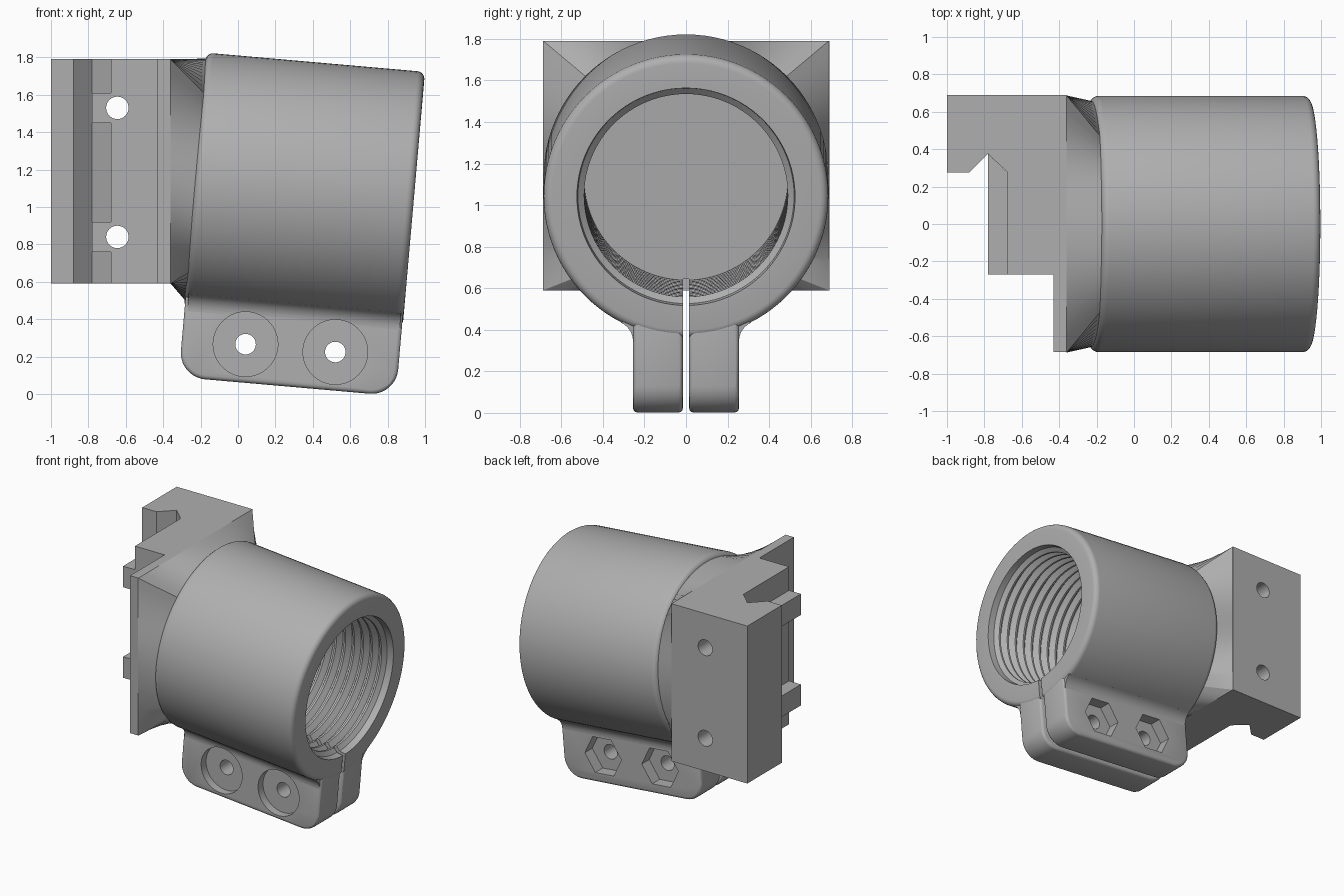
import bpy, bmesh, math
from math import sin, cos, pi, radians
from mathutils import Matrix, Vector

if "Cube" in bpy.data.objects:
    bpy.data.objects.remove(bpy.data.objects["Cube"], do_unlink=True)

grey = bpy.data.materials.new("plain grey")
grey.use_nodes = True
grey.diffuse_color = (0.43, 0.43, 0.43, 1)
grey.node_tree.nodes["Principled BSDF"].inputs["Base Color"].default_value = grey.diffuse_color

# Tilted sleeve frame: x along the axis, origin at the centre of the open end
TILT = Matrix.Translation((0.94, 0, 1.04)) @ Matrix.Rotation(radians(5), 4, 'Y')
FLAT = Matrix.Identity(4)
LENGTH, RADIUS, SEGS = 1.175, 0.685, 96


def finish(name, bm, frame=FLAT):
    bmesh.ops.recalc_face_normals(bm, faces=bm.faces)
    bm.transform(frame)
    mesh = bpy.data.meshes.new(name)
    bm.to_mesh(mesh)
    bm.free()
    ob = bpy.data.objects.new(name, mesh)
    bpy.context.collection.objects.link(ob)
    mesh.materials.append(grey)
    return ob


def prism(name, outline, along, frame=FLAT):
    bm = bmesh.new()
    face = bm.faces.new([bm.verts.new(p) for p in outline])
    out = bmesh.ops.extrude_face_region(bm, geom=[face])["geom"]
    bmesh.ops.translate(bm, vec=along, verts=[v for v in out if isinstance(v, bmesh.types.BMVert)])
    return finish(name, bm, frame)


def skin(name, rings, frame=FLAT):
    """Bridge equal rings of points and close both ends."""
    bm = bmesh.new()
    loops = [[bm.verts.new(p) for p in ring] for ring in rings]
    n = len(loops[0])
    for a, b in zip(loops, loops[1:]):
        for i in range(n):
            j = (i + 1) % n
            bm.faces.new((a[i], a[j], b[j], b[i]))
    bm.faces.new(loops[0])
    bm.faces.new(loops[-1])
    return finish(name, bm, frame)


def arc(cx, cy, r, start, end, steps):
    angles = [radians(start + (end - start) * i / steps) for i in range(steps + 1)]
    return [(cx + r * cos(a), cy + r * sin(a)) for a in angles]


def apply(ob, mod):
    bpy.context.view_layer.objects.active = ob
    bpy.ops.object.modifier_apply(modifier=mod.name)


def cut(ob, cutter):
    mod = ob.modifiers.new("cut", 'BOOLEAN')
    mod.operation, mod.solver, mod.object = 'DIFFERENCE', 'EXACT', cutter
    apply(ob, mod)


def cross_cutter(x, z, r, y0, y1, sides, frame):
    ring = [(x + r * cos(2 * pi * i / sides), y0, z + r * sin(2 * pi * i / sides)) for i in range(sides)]
    return prism("cutter", ring, (0, y1 - y0, 0), frame)


def ring_at(s, r):
    return [(s, r * cos(2 * pi * i / SEGS), r * sin(2 * pi * i / SEGS)) for i in range(SEGS)]


cutters, parts = [], []

# Threaded sleeve with rounded rims and a blind bore
f = 0.04
profile = arc(-LENGTH + f, RADIUS - f, f, 180, 90, 5) + arc(-f, RADIUS - f, f, 90, 0, 5)
profile += [(0, 0.525), (-0.05, 0.52)]
pitch = 0.076
for k in range(12):
    s = -0.06 - k * pitch
    profile += [(s - 0.015, 0.49), (s - 0.030, 0.49), (s - 0.050, 0.525), (s - 0.062, 0.525)]
profile += [(-0.985, 0.49), (-1.0, 0.49)]
sleeve = skin("threaded_sleeve", [ring_at(s, r) for s, r in profile], TILT)

# Flared neck from square plate to round sleeve
square = []
for i in range(SEGS):
    c, d = cos(2 * pi * i / SEGS), sin(2 * pi * i / SEGS)
    m = max(abs(c), abs(d))
    square.append(Vector((-0.36, 0.687 * c / m, 1.19 + 0.6 * d / m)))
circle = [TILT @ Vector(p) for p in ring_at(-LENGTH + 0.015, 0.655)]
neck = skin("flared_neck", [square, circle])

# Clamping slit through the sleeve and neck
slit = prism("cutter", [(-1.5, -0.015, -1.2), (0.2, -0.015, -1.2),
                        (0.2, -0.015, -0.485), (-1.5, -0.015, -0.485)], (0, 0.03, 0), TILT)
cutters.append(slit)
cut(sleeve, slit)
cut(neck, slit)
parts += [sleeve, neck]

# Clamp ears, with blends into the sleeve
BOLTS, BOLT_Z = (-0.829, -0.347), -0.849
outline = arc(-LENGTH + 0.147, -0.913, 0.142, 180, 270, 10) + arc(-0.146, -0.913, 0.142, 270, 360, 10)
outline += [(-0.004, -0.58), (-LENGTH + 0.005, -0.58)]
blend_r = 0.1
cy = 0.255 + blend_r
cz = -math.sqrt((RADIUS + blend_r) ** 2 - cy ** 2)
end_angle = 180 - math.degrees(math.atan2(-cz, cy))
blend = arc(cy, cz, blend_r, 180, end_angle, 8) + [(0.29, -0.59), (0.22, -0.6), (0.22, cz)]
for side, word in ((-1, "front"), (1, "back")):
    ear = prism(word + "_clamp_ear", [(s, side * 0.015, t) for s, t in outline], (0, side * 0.24, 0), TILT)
    bevel = ear.modifiers.new("round", 'BEVEL')
    bevel.width, bevel.segments, bevel.limit_method = 0.022, 3, 'ANGLE'
    apply(ear, bevel)
    fillet = prism(word + "_ear_blend", [(-LENGTH + 0.02, side * y, t) for y, t in blend],
                   (LENGTH - 0.035, 0, 0), TILT)
    for s in BOLTS:
        hole = cross_cutter(s, BOLT_Z, 0.055, -0.6, 0.6, 32, TILT)
        # Round recess for the bolt head, six-sided recess for the nut
        if side < 0:
            recess = cross_cutter(s, BOLT_Z, 0.173, -0.5, -0.195, 48, TILT)
        else:
            recess = cross_cutter(s, BOLT_Z, 0.155, 0.165, 0.5, 6, TILT)
        cut(ear, hole)
        cut(ear, recess)
        cut(fillet, recess)
        cutters += [hole, recess]
    parts += [ear, fillet]

# Mounting block with a V groove and a flat plate behind the neck
LOW, HIGH = 0.59, 1.79
plan = [(-1, 0.69), (-0.36, 0.69), (-0.36, -0.685), (-0.43, -0.685), (-0.43, -0.27),
        (-0.68, -0.27), (-0.68, 0.28), (-0.78, 0.375), (-0.88, 0.275), (-1, 0.275)]
block = prism("mounting_block", [(x, y, LOW) for x, y in plan], (0, 0, HIGH - LOW))
parts.append(block)
for z, word in ((0.84, "lower"), (1.53, "upper")):
    # Locating tabs across the block face
    tab = prism(word + "_tab", [(-0.78, -0.27, z - 0.08), (-0.67, -0.27, z - 0.08),
                                (-0.67, 0.27, z - 0.08), (-0.78, 0.374, z - 0.08)], (0, 0, 0.16))
    hole = cross_cutter(-0.645, z, 0.06, -1, 1, 32, FLAT)
    cut(tab, hole)
    cut(block, hole)
    cutters.append(hole)
    parts.append(tab)

for c in cutters:
    bpy.data.objects.remove(c, do_unlink=True)
bpy.ops.object.select_all(action='DESELECT')
for ob in parts:
    ob.select_set(True)
bpy.context.view_layer.objects.active = sleeve
bpy.ops.object.shade_smooth_by_angle(angle=radians(30))
